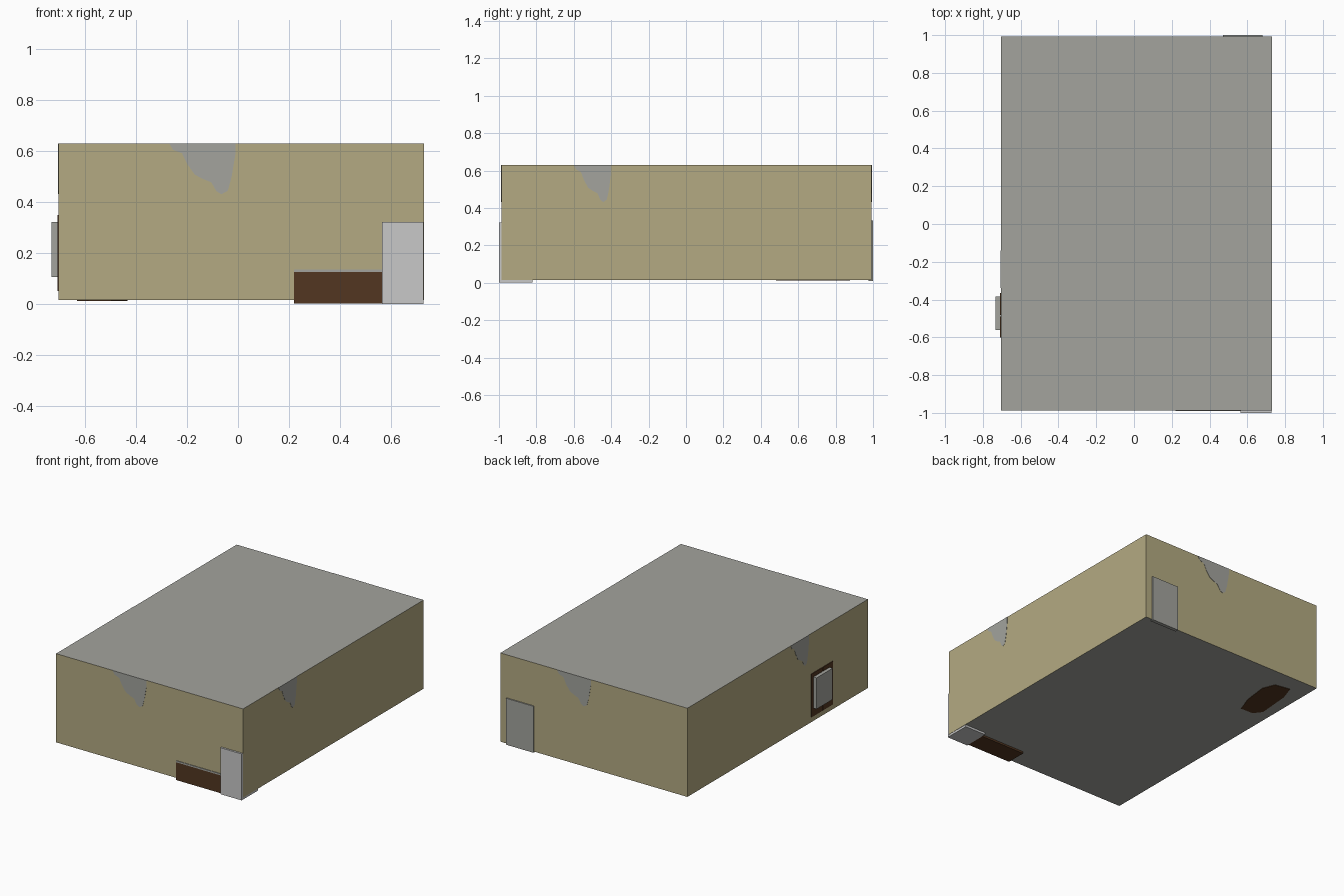
import bpy, bmesh
from mathutils import Vector

if "Cube" in bpy.data.objects:
    bpy.data.objects.remove(bpy.data.objects["Cube"])


def material(name, col):
    m = bpy.data.materials.new(name)
    m.diffuse_color = (*col, 1)
    m.use_nodes = True
    m.node_tree.nodes["Principled BSDF"].inputs["Base Color"].default_value = m.diffuse_color
    return m


TAN = material("tan plaster", (0.456, 0.402, 0.223))
GREY = material("concrete grey", (0.366, 0.371, 0.340))
PALE = material("pale grey", (0.578, 0.578, 0.578))
BROWN = material("dark brown wood", (0.084, 0.037, 0.015))

# Extents of the room shell
X0, X1, Y0, Y1, Z0, Z1 = -0.705, 0.73, -0.987, 0.992, 0.015, 0.63


def make_object(name, bm, *mats):
    bmesh.ops.recalc_face_normals(bm, faces=bm.faces)
    me = bpy.data.meshes.new(name)
    bm.to_mesh(me)
    bm.free()
    for m in mats:
        me.materials.append(m)
    ob = bpy.data.objects.new(name, me)
    bpy.context.collection.objects.link(ob)
    return ob


def box(name, x, y, z, mat):
    bm = bmesh.new()
    bmesh.ops.create_cube(bm, size=1)
    for v in bm.verts:
        v.co = [a[0] + (c + 0.5) * (a[1] - a[0]) for c, a in zip(v.co, (x, y, z))]
    return make_object(name, bm, mat)


def plate(name, points, normal, mat, thick=0.0015):
    """Flat outline pushed out along a normal."""
    bm = bmesh.new()
    face = bm.faces.new([bm.verts.new(p) for p in points])
    res = bmesh.ops.extrude_face_region(bm, geom=[face], use_keep_orig=True)
    verts = [g for g in res["geom"] if isinstance(g, bmesh.types.BMVert)]
    bmesh.ops.translate(bm, verts=verts, vec=Vector(normal) * thick)
    return make_object(name, bm, mat)


# Room shell: tan walls, grey roof and floor
shell = box("room_shell", (X0, X1), (Y0, Y1), (Z0, Z1), TAN)
shell.data.materials.append(GREY)
for p in shell.data.polygons:
    p.material_index = 1 if abs(p.normal.z) > 0.5 else 0

# Worn plaster patches at the top of each wall (u across, z height)
PATCH = [(0, .63), (.015, .605), (.05, .592), (.07, .55), (.10, .508), (.13, .492),
         (.165, .478), (.185, .443), (.205, .431), (.23, .445), (.245, .50),
         (.26, .59), (.26, .63)]
S = 0.2 / 0.26
plate("front_worn_patch", [(-0.27 + u, Y0, z) for u, z in PATCH], (0, -1, 0), GREY)
plate("back_worn_patch", [(0.295 - u, Y1, z) for u, z in PATCH], (0, 1, 0), GREY)
plate("right_worn_patch", [(X1, -0.60 + u * S, z) for u, z in PATCH], (1, 0, 0), GREY)
plate("left_worn_patch", [(X0, -0.14 - u * S, z) for u, z in PATCH], (-1, 0, 0), GREY)

# Front corner cabinet and counter, which poke through the wall and floor
box("tall_cabinet", (0.565, 0.728), (-1.0, -0.82), (0, 0.322), PALE)
box("counter_base", (0.22, 0.565), (-0.991, -0.85), (0.002, 0.125), BROWN)
box("counter_top", (0.22, 0.565), (-0.991, -0.85), (0.125, 0.136), GREY)

# Back door
box("back_door", (0.47, 0.68), (0.975, 1.0), (0.01, 0.332), GREY)

# Left window shutters with a narrow gap, and the box unit on them
for i, y in enumerate([(-0.60, -0.489), (-0.483, -0.365)]):
    box(f"window_shutter_{i + 1}", (X0 - 0.004, X0 + 0.003), y, (0.05, 0.35), BROWN)
box("wall_unit", (-0.733, X0), (-0.56, -0.385), (0.106, 0.322), GREY)

# Rounded table base showing through the floor
OUTLINE = [(-.497, .482), (-.455, .60), (-.434, .77), (-.469, .856), (-.578, .876),
           (-.614, .772), (-.633, .54), (-.59, .485)]
plate("floor_base", [(x, y, Z0) for x, y in OUTLINE], (0, 0, -1), BROWN, 0.003)
